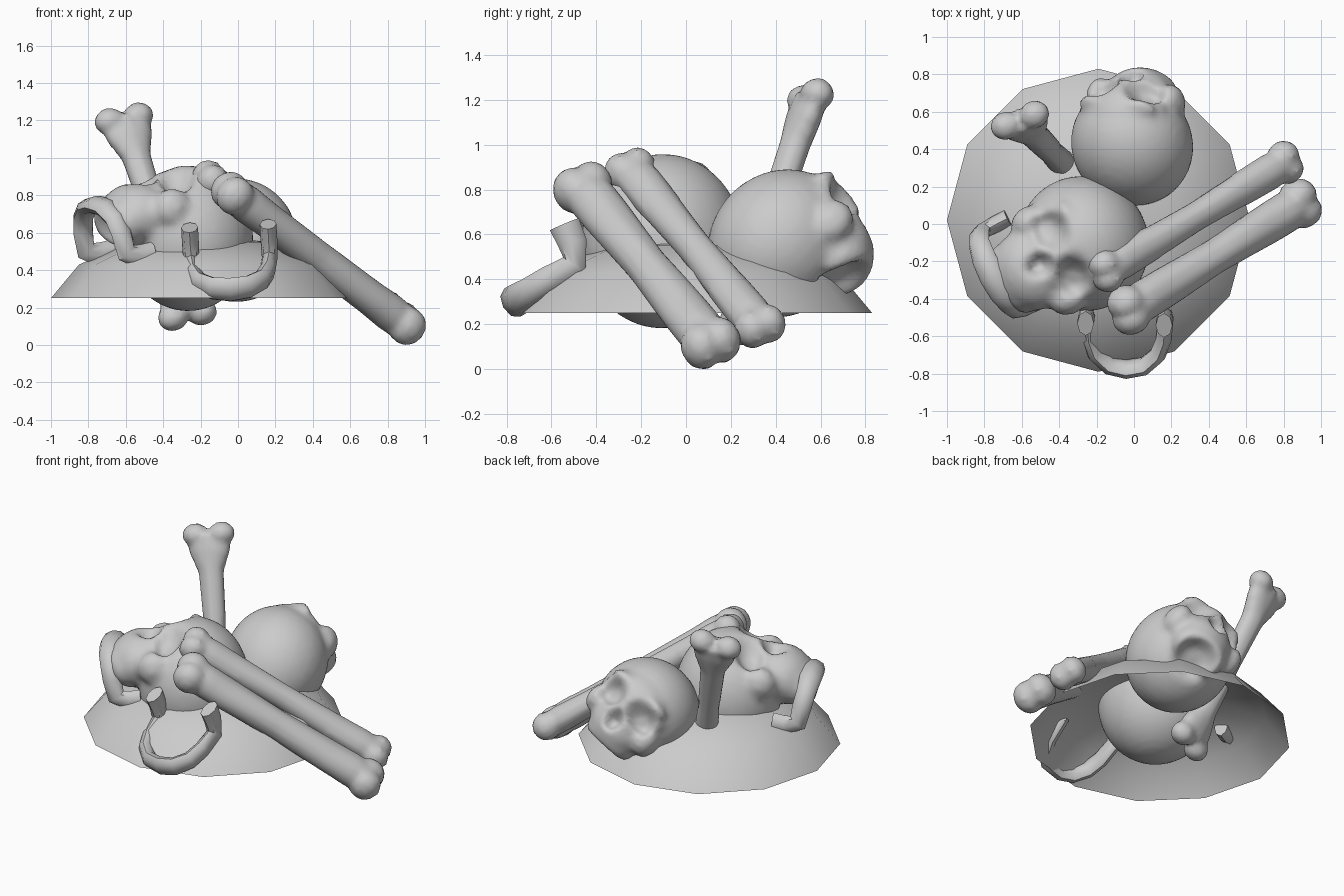
import bpy, math
from mathutils import Vector, Matrix

if "Cube" in bpy.data.objects:
    bpy.data.objects.remove(bpy.data.objects["Cube"])

def frame(origin, y_dir, z_dir):
    # right-handed matrix from an exact y axis and an approximate z axis
    y = Vector(y_dir).normalized()
    x = y.cross(Vector(z_dir)).normalized()
    z = x.cross(y)
    m = Matrix((x, y, z)).transposed().to_4x4()
    m.translation = origin
    return m

def mesh_obj(name, verts, faces):
    me = bpy.data.meshes.new(name)
    me.from_pydata(verts, [], faces)
    ob = bpy.data.objects.new(name, me)
    bpy.context.collection.objects.link(ob)
    return ob

def loft(name, rings, cap):
    n = len(rings[0])
    verts = [v for r in rings for v in r]
    faces = [(i*n+j, i*n+(j+1) % n, (i+1)*n+(j+1) % n, (i+1)*n+j)
             for i in range(len(rings)-1) for j in range(n)]
    if cap:
        faces += [tuple(range(n-1, -1, -1)), tuple(range(len(verts)-n, len(verts)))]
    return mesh_obj(name, verts, faces)

def ball(loc, scale, seg=16):
    bpy.ops.mesh.primitive_uv_sphere_add(segments=seg, ring_count=seg*2//3, location=loc)
    ob = bpy.context.object
    ob.scale = scale
    return ob

def activate(obs):
    bpy.ops.object.select_all(action='DESELECT')
    for o in obs:
        o.select_set(True)
    bpy.context.view_layer.objects.active = obs[0]

def merge(obs, name, voxel):
    # join overlapping solids into one skin
    activate(obs)
    bpy.ops.object.transform_apply(location=True, rotation=True, scale=True)
    bpy.ops.object.join()
    obs[0].name = name
    mod = obs[0].modifiers.new("merge", 'REMESH')
    mod.mode = 'VOXEL'
    mod.voxel_size = voxel
    bpy.ops.object.modifier_apply(modifier=mod.name)
    return obs[0]

def soften(ob, n):
    activate([ob])
    sm = ob.modifiers.new("soften", 'SMOOTH')
    sm.iterations = n
    bpy.ops.object.modifier_apply(modifier=sm.name)

def smooth(ob, angle=50):
    activate([ob])
    bpy.ops.object.shade_smooth_by_angle(angle=math.radians(angle))

# mound: open twelve-sided dome
rings = [[(-0.19 + r*math.cos(k*math.pi/6), 0.02 + r*math.sin(k*math.pi/6), z)
          for k in range(12)]
         for r, z in ((0.81, 0.25), (0.66, 0.43), (0.38, 0.55), (0.02, 0.58))]
smooth(loft("mound", rings, False), 60)

# long bones: flared shaft with two knobs at each end
def bone(name, a, b, knob_dir, spread, r, apart=0.6):
    a, b = Vector(a), Vector(b)
    L = (b-a).length
    sec = [(0, r, spread*0.8), (0.08, r*1.1, spread), (0.2, r*1.02, r*1.2), (0.5, r, r),
           (0.8, r*1.02, r*1.2), (0.92, r*1.1, spread), (1, r, spread*0.8)]
    shaft = loft(name, [[(w*math.cos(k*math.pi/5), t*L, h*math.sin(k*math.pi/5))
                         for k in range(10)] for t, w, h in sec], True)
    knobs = [ball((0, t, s*spread*apart), (r*1.15, r*1.1, spread*(1.2-apart)), 12)
             for t in (0, L) for s in (-1, 1)]
    ob = merge([shaft] + knobs, name, 0.022)
    soften(ob, 3)
    ob.matrix_world = frame(a, b-a, knob_dir)
    smooth(ob)

bone("near_long_bone", (-0.03, -0.46, 0.81), (0.89, 0.11, 0.115), (-0.3, 0.9, 0.3), 0.115, 0.095, 0.4)
bone("far_long_bone", (-0.15, -0.25, 0.89), (0.81, 0.33, 0.19), (-0.3, 0.9, 0.3), 0.10, 0.08, 0.4)
bone("upright_bone", (-0.61, 0.555, 1.21), (-0.27, 0.21, 0.16), (1, 0.35, 0.1), 0.14, 0.068)

# skulls, local axes: x sideways, y towards chin, z out of the face
def skull(name, matrix, length, chin, broad):
    parts = [ball((0, 0, 0), (0.335, 0.32, length), 32),                # cranium
             ball((0, 0.05, 0.19), (0.26, 0.22, 0.19)),                 # brow mass
             ball((0, 0.24+chin, 0.13), (0.21, 0.19, 0.18)),            # upper jaw
             ball((0, 0.33+chin, 0.10), (0.19, 0.13, 0.15))]            # tooth row
    for s in (-1, 1):
        parts.append(ball((s*0.21, 0.18, 0.16), (0.08, 0.10, 0.11)))    # cheekbone
        parts.append(ball((s*0.11, 0.0, 0.29), (0.12, 0.05, 0.08)))     # brow ridge
    ob = merge(parts, name, 0.022)
    for v in ob.data.vertices:
        # eye sockets and nose hole
        if v.co.z > 0.05:
            push = 0
            for x, y, rx, ry, d in ((-0.125, 0.11, 0.085, 0.075, 0.10),
                                    (0.125, 0.11, 0.085, 0.075, 0.10),
                                    (0, 0.23, 0.045, 0.06, 0.08)):
                q = ((v.co.x-x)/rx)**2 + ((v.co.y-y)/ry)**2
                push += d*math.exp(-q*q)
            v.co.z -= push
        # hollow palate on the underside
        if v.co.y > 0.2:
            q = (v.co.x/0.12)**2 + ((v.co.z-0.05)/0.11)**2
            v.co.y -= 0.12*math.exp(-q*q)
    soften(ob, 4)
    ob.matrix_world = matrix @ Matrix.Diagonal((broad, broad, 1, 1))
    smooth(ob, 60)

skull("front_skull", frame((-0.27, -0.105, 0.57), (-0.89, -0.455, -0.03), (-0.05, 0, 1)), 0.39, 0.035, 1.09)
skull("back_skull", frame((-0.01, 0.425, 0.56), (0.36, 0.72, -0.58), (-0.3, 0.62, 0.72)), 0.345, -0.04, 0.98)

# loose jaws: U-shaped body with two upright branches
def jaw(name, matrix, half, reach, tall):
    side = [(half, -0.03, tall, 0.07, 0.045), (half, -0.02, tall*0.5, 0.065, 0.045),
            (half, 0.02, 0, 0.06, 0.042), (half*0.95, reach*0.45, 0, 0.06, 0.042),
            (half*0.8, reach*0.73, 0, 0.06, 0.045), (half*0.45, reach*0.94, 0, 0.068, 0.045)]
    path = side + [(0, reach, 0, 0.072, 0.045)] + [(-p[0],) + p[1:] for p in reversed(side)]
    pts = [Vector(p[:3]) for p in path]
    rings = []
    for i, p in enumerate(pts):
        t = (pts[min(i+1, len(pts)-1)] - pts[max(i-1, 0)]).normalized()
        # thin direction points away from the middle of the U
        thin = Vector((p.x, max(p.y, 0)*0.6, 0))
        thin = (thin - t*thin.dot(t)).normalized()
        wide = t.cross(thin)
        rings.append([p + wide*path[i][3]*math.cos(k*math.pi/4)
                      + thin*path[i][4]*math.sin(k*math.pi/4) for k in range(8)])
    ob = loft(name, rings, True)
    ob.matrix_world = matrix
    smooth(ob, 45)

jaw("front_jaw", frame((-0.04, -0.475, 0.465), (0, -0.87, -0.49), (-0.05, -0.45, 0.88)), 0.21, 0.345, 0.18)
jaw("side_jaw", frame((-0.70, -0.245, 0.48), (-0.2, -0.13, 0.95), (0.89, 0.455, 0.2)), 0.235, 0.28, 0.15)
